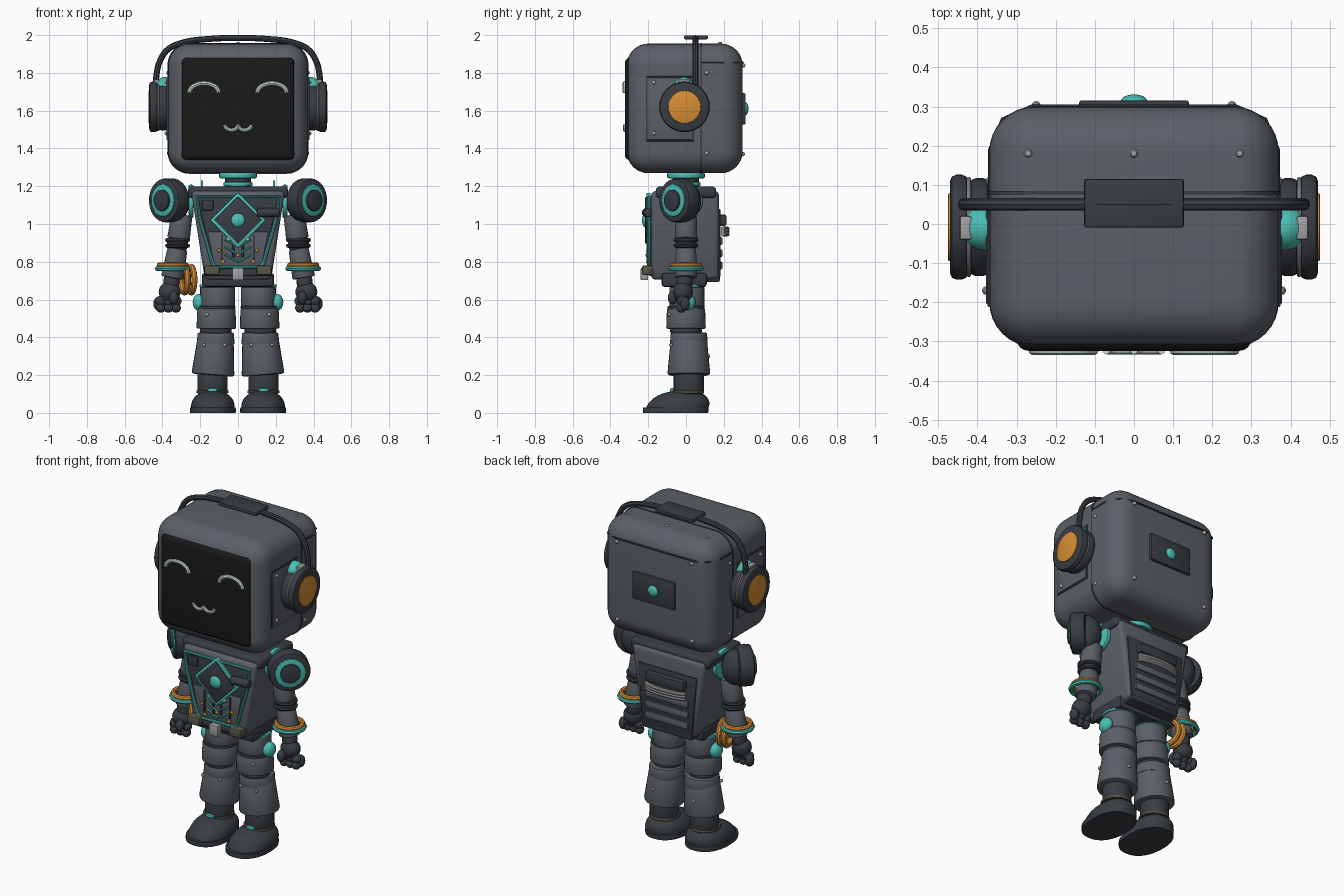
import bpy, bmesh
from math import radians, sin, cos, pi, copysign
from mathutils import Matrix, Vector

if "Cube" in bpy.data.objects:
    bpy.data.objects.remove(bpy.data.objects["Cube"], do_unlink=True)
made = []


def material(name, r, g, b):
    m = bpy.data.materials.new(name)
    m.use_nodes = True
    m.diffuse_color = (r, g, b, 1)
    for n in m.node_tree.nodes:
        if n.type == 'BSDF_PRINCIPLED':
            n.inputs["Base Color"].default_value = (r, g, b, 1)
            n.inputs["Roughness"].default_value = 0.6
    return m


GREY = material("shell_grey", .105, .117, .135)
DARK = material("dark_grey", .04, .046, .055)
BLACK = material("screen_black", .01, .01, .01)
TEAL = material("teal", .07, .52, .46)
ORANGE = material("orange", .68, .27, .035)
MINT = material("pale_mint", .58, .72, .65)
SILVER = material("silver", .36, .36, .37)
KHAKI = material("khaki", .1, .1, .065)


def link(name, mesh, mat, matrix=None):
    mesh.materials.clear()
    mesh.materials.append(mat)
    ob = bpy.data.objects.new(name, mesh)
    bpy.context.collection.objects.link(ob)
    if matrix is not None:
        ob.matrix_world = matrix
    made.append(ob)
    return ob


def finish(name, bm, mat, matrix):
    bmesh.ops.recalc_face_normals(bm, faces=bm.faces[:])
    mesh = bpy.data.meshes.new(name)
    bm.to_mesh(mesh)
    bm.free()
    return link(name, mesh, mat, matrix)


def box(name, mat, at, size, bevel=0.0, segs=2, taper=1.0, tilt=0.0, axis=None):
    """Box with rounded edges; taper scales the top width, tilt turns it about y."""
    bm = bmesh.new()
    bmesh.ops.create_cube(bm, size=1)
    edges = [e for e in bm.edges if axis is None or
             abs(e.verts[0].co[axis] - e.verts[1].co[axis]) > .5]
    for v in bm.verts:
        v.co = Vector([c * s for c, s in zip(v.co, size)])
        if v.co.z > 0:
            v.co.x *= taper
    if bevel:
        bmesh.ops.bevel(bm, geom=edges, offset=bevel, segments=segs, profile=.5,
                        affect='EDGES', clamp_overlap=True)
    return finish(name, bm, mat, Matrix.Translation(at) @ Matrix.Rotation(tilt, 4, 'Y'))


def cyl(name, mat, a, b, r1, r2=None, bevel=.008, segs=32):
    """Cylinder or cone from point a to point b with softened rims."""
    a, b = Vector(a), Vector(b)
    bm = bmesh.new()
    bmesh.ops.create_cone(bm, cap_ends=True, segments=segs, radius1=r1,
                          radius2=r1 if r2 is None else r2, depth=(b - a).length)
    rims = [e for e in bm.edges if abs(e.verts[0].co.z - e.verts[1].co.z) < 1e-5]
    if bevel:
        bmesh.ops.bevel(bm, geom=rims, offset=bevel, segments=2, profile=.5,
                        affect='EDGES', clamp_overlap=True)
    rot = (b - a).to_track_quat('Z', 'Y').to_matrix().to_4x4()
    return finish(name, bm, mat, Matrix.Translation((a + b) / 2) @ rot)


def ball(name, mat, at, size, segs=24):
    bm = bmesh.new()
    bmesh.ops.create_uvsphere(bm, u_segments=segs, v_segments=segs // 2, radius=1)
    size = size if isinstance(size, tuple) else (size,) * 3
    return finish(name, bm, mat, Matrix.Translation(at) @ Matrix.Diagonal((*size, 1)))


def tube(name, mat, pts, r, cyclic=False, smooth=False):
    """Round tube along a path."""
    cu = bpy.data.curves.new(name, 'CURVE')
    cu.dimensions = '3D'
    cu.bevel_depth, cu.bevel_resolution, cu.use_fill_caps = r, 2, True
    sp = cu.splines.new('BEZIER' if smooth else 'POLY')
    store = sp.bezier_points if smooth else sp.points
    store.add(len(pts) - 1)
    for p, co in zip(store, pts):
        if smooth:
            p.co = co
            p.handle_left_type = p.handle_right_type = 'AUTO'
        else:
            p.co = (*co, 1)
    sp.use_cyclic_u = cyclic
    tmp = bpy.data.objects.new(name + "_path", cu)
    bpy.context.collection.objects.link(tmp)
    dg = bpy.context.evaluated_depsgraph_get()
    mesh = bpy.data.meshes.new_from_object(tmp.evaluated_get(dg))
    bpy.data.objects.remove(tmp, do_unlink=True)
    return link(name, mesh, mat)


def ring(name, mat, at, axis, big, small):
    q = Vector(axis).to_track_quat('Z', 'Y')
    pts = [Vector(at) + q @ Vector((big * cos(i * pi / 20), big * sin(i * pi / 20), 0))
           for i in range(40)]
    return tube(name, mat, pts, small, cyclic=True)


def shoe(name, mat, x, size, zc, top, lean):
    """Blunt dome with a flat bottom, its crown leaning back to the heel."""
    bm = bmesh.new()
    bmesh.ops.create_uvsphere(bm, u_segments=32, v_segments=20, radius=1)
    for v in bm.verts:
        c = [copysign(abs(k) ** .88, k) for k in v.co]
        z = min(max(zc + c[2] * size[2], 0), top)
        v.co = (c[0] * size[0], c[1] * size[1] + lean * z, z)
    return finish(name, bm, mat, Matrix.Translation((x, -.055, 0)))


# Head shell, seams and screen
box("head", GREY, (0, -.007, 1.612), (.74, .614, .686), .115, 8)
box("head_seam", DARK, (0, .08, 1.612), (.746, .009, .692), .115, 8, axis=1)
half = [(.367, .08), (.367, .19), (.335, .267), (.26, .3)]
tube("rear_seam", DARK, [(x, y, 1.855) for x, y in half] +
     [(-x, y, 1.855) for x, y in reversed(half)], .006)
box("screen", BLACK, (0, -.292, 1.61), (.6, .064, .545), .03, 4)
box("back_plate", DARK, (0, .303, 1.61), (.28, .026, .165), .006)
ball("back_light", TEAL, (0, .315, 1.61), (.033, .016, .033))

# Face: smiling eyes and a curly mouth
for s in (-1, 1):
    arc = [i * pi / 12 for i in range(13)]
    tube("eye", MINT, [(s * .18 + .078 * cos(a), -.323, 1.695 + .05 * sin(a)) for a in arc], .012)
    tube("mouth_curl", MINT, [(s * .035 + .035 * cos(a), -.323, 1.525 - .028 * sin(a))
                              for a in arc], .01)

# Headphones
band = [(.435, 1.72), (.43, 1.8), (.41, 1.87), (.37, 1.925), (.3, 1.958), (.15, 1.98)]
tube("headband", DARK, [(x, .05, z) for x, z in band] + [(0, .05, 1.984)] +
     [(-x, .05, z) for x, z in reversed(band)], .016, smooth=True)
box("headband_pad", DARK, (0, .053, 1.988), (.255, .125, .022), .006)
for s in (-1, 1):
    box("side_plate_rim", DARK, (s * .368, -.085, 1.61), (.012, .255, .345), .004)
    box("side_plate", GREY, (s * .369, -.085, 1.61), (.018, .24, .33), .004)
    ball("ear_joint", TEAL, (s * .385, -.01, 1.72), .058)
    cyl("ear_cushion", DARK, (s * .37, -.008, 1.62), (s * .42, -.008, 1.62), .125, bevel=.015)
    ring("ear_trim", SILVER, (s * .422, -.008, 1.62), (1, 0, 0), .122, .006)
    cyl("ear_cup", DARK, (s * .424, -.008, 1.62), (s * .47, -.008, 1.62), .134, bevel=.016)
    cyl("ear_disc", ORANGE, (s * .46, -.008, 1.62), (s * .475, -.008, 1.62), .087, bevel=.004)
    box("ear_bracket", SILVER, (s * .43, -.01, 1.755), (.03, .06, .02), .005)

# Head screws
spots = [(.27, .18, 1.948), (.25, .303, 1.84), (.25, .3, 1.37), (.368, .11, 1.8),
         (.366, .11, 1.375), (.377, -.17, 1.75), (.377, -.17, 1.48)]
for x, y, z in spots + [(-x, y, z) for x, y, z in spots] + [(0, .18, 1.953)]:
    ball("head_screw", SILVER, (x, y, z), .012, 10)

# Neck
cyl("neck_core", DARK, (0, 0, 1.17), (0, 0, 1.29), .068)
cyl("neck_top_ring", TEAL, (0, 0, 1.242), (0, 0, 1.272), .1)
cyl("neck_low_ring", TEAL, (0, 0, 1.2), (0, 0, 1.222), .078)

# Torso
box("torso", GREY, (0, -.005, .94), (.35, .36, .47), .025, 3, taper=1.42)
box("collar", DARK, (0, 0, 1.168), (.53, .32, .062), .02, 3)
box("chest_plate", DARK, (0, -.185, .96), (.26, .02, .37), .006, taper=1.65)
box("chest_panel", GREY, (0, -.189, .87), (.25, .018, .18), .004, taper=1.27)
frame = [(.218, 1.145), (.2, 1.02), (.135, .79), (.115, .772)]
tube("chest_trim", TEAL, [(x, -.198, z) for x, z in frame] +
     [(-x, -.198, z) for x, z in reversed(frame)], .009, cyclic=True)
box("diamond_frame", TEAL, (0, -.198, 1.02), (.208, .022, .208), .004, tilt=pi / 4)
box("diamond", DARK, (0, -.204, 1.02), (.178, .024, .178), .004, tilt=pi / 4)
ball("chest_light", TEAL, (0, -.215, 1.02), (.037, .018, .037))
cyl("chest_lamp", DARK, (.1, -.21, 1.06), (.22, -.2, 1.06), .024)
box("chest_socket", DARK, (-.16, -.196, 1.1), (.06, .02, .055), .006)
for i in range(3):
    z = .8 + i * .04
    tube("chevron", TEAL, [(-.07, -.202, z + .04), (0, -.202, z), (.07, -.202, z + .04)], .006)
for s in (-1, 1):
    for x, z, m in ((.05, .92, MINT), (.08, .8, ORANGE), (.1, .86, ORANGE)):
        ball("chest_stud", m, (s * x, -.202, z), .01, 10)
    for x in (.025, .085):
        box("chest_bar", DARK, (s * x, -.199, .88), (.012, .012, .13), .003)
ball("chest_stud", ORANGE, (0, -.204, .835), .011, 10)

# Back: recessed handle, vents and a bottom lip
box("back_panel", DARK, (0, .174, .9), (.33, .016, .36), .005, taper=1.2)
box("handle_mount", DARK, (0, .19, 1.02), (.26, .05, .06), .012)
bow = [radians(20 + 14 * i) for i in range(11)]
for k in range(3):
    tube("handle", SILVER, [(-.14 * cos(a), .18 + .04 * sin(a), .975 - k * .015)
                            for a in bow], .011)
for i in range(3):
    box("back_vent", GREY, (0, .183, .78 + i * .065), (.29, .02, .042), .008)
box("back_lip", DARK, (0, .09, .72), (.33, .18, .055), .012)

# Pelvis, belt and pouches
box("pelvis", DARK, (0, -.01, .705), (.38, .24, .075), .015)
box("belt", DARK, (0, -.1, .745), (.36, .2, .04), .01)
box("belt_buckle", SILVER, (0, -.22, .735), (.06, .04, .065), .006)
for s in (-1, 1):
    box("pouch", KHAKI, (s * .138, -.205, .755), (.08, .055, .05), .008)
for dy in (-.018, .018):
    ring("hip_hoop", ORANGE, (-.265 + dy, 0, .705), (1, .25, 0), .068, .016)

for s in (-1, 1):
    # Shoulder with a disc facing outward and forward
    cyl("shoulder_axle", TEAL, (s * .235, 0, 1.12), (s * .262, 0, 1.12), .088)
    ball("shoulder", DARK, (s * .335, .0, 1.12), (.08, .08, .105))
    cyl("shoulder_disc", DARK, (s * .335, -.005, 1.125), (s * .395, -.065, 1.125), .116, bevel=.014)
    cyl("shoulder_trim", TEAL, (s * .39, -.06, 1.125), (s * .4, -.07, 1.125), .085, bevel=.003)
    cyl("shoulder_cap", DARK, (s * .395, -.065, 1.125), (s * .409, -.079, 1.125), .056, bevel=.004)
    box("shoulder_tab", TEAL, (s * .19, -.03, 1.2), (.012, .03, .06), .003)
    # Arm
    cyl("upper_arm", GREY, (s * .297, 0, 1.05), (s * .315, 0, .92), .056, .06)
    ball("elbow", DARK, (s * .32, 0, .895), .056)
    for z in (.915, .885):
        ring("elbow_ring", DARK, (s * .32, 0, z), (0, 0, 1), .055, .011)
    cyl("forearm", GREY, (s * .32, 0, .87), (s * .348, 0, .715), .053, .06)
    ring("orange_bangle", ORANGE, (s * .345, 0, .782), (0, 0, 1), .072, .014)
    ring("teal_bangle", TEAL, (s * .345, 0, .764), (0, 0, 1), .082, .013)
    cyl("wrist", DARK, (s * .35, -.005, .72), (s * .355, -.01, .66), .042)
    # Hand
    ball("palm", DARK, (s * .362, -.015, .64), (.058, .052, .055))
    for x in (.328, .368, .408):
        ball("finger", DARK, (s * x, -.02, .592), .029, 16)
        ball("fingertip", DARK, (s * x, -.025, .556), .026, 16)
    ball("thumb", DARK, (s * .34, -.07, .61), (.025, .026, .036), 16)
    ball("little_finger", DARK, (s * .425, -.005, .578), (.023, .026, .036), 16)
    # Leg
    cyl("hip_ring", TEAL, (s * .108, .005, .665), (s * .108, .005, .68), .096, bevel=.004)
    cyl("thigh", GREY, (s * .108, .005, .55), (s * .108, .005, .668), .092)
    ball("hip_light", TEAL, (s * .205, .005, .585), (.035, .045, .045))
    cyl("thigh_seam", DARK, (s * .112, .0, .55), (s * .112, .0, .565), .098, bevel=.003)
    cyl("thigh_guard", GREY, (s * .115, .0, .445), (s * .114, .0, .553), .105, .101)
    ball("knee", DARK, (s * .118, 0, .435), (.085, .085, .045))
    cyl("knee_band", GREY, (s * .118, .015, .36), (s * .118, .015, .425), .1, .096)
    cyl("shin", GREY, (s * .133, .015, .2), (s * .118, .015, .4), .114, .095, bevel=.012)
    cyl("ankle", DARK, (s * .135, .015, .1), (s * .135, .015, .21), .08)
    cyl("ankle_cuff", KHAKI, (s * .135, .01, .105), (s * .135, .01, .118), .086, bevel=.003)
    box("ankle_light", TEAL, (s * .135, -.074, .122), (.05, .02, .018), .005)
    for x, y, z in ((.18, -.08, .36), (.07, -.073, .36), (.165, -.09, .52), (.135, .118, .3)):
        ball("leg_screw", SILVER, (s * x, y, z), .01, 10)
    # Foot
    shoe("shoe", DARK, s * .133, (.116, .165, .095), .024, .125, .35)
    shoe("shoe_sole", DARK, s * .133, (.122, .174, .2), .014, .028, 0)

# Smooth shading with crisp edges
bpy.ops.object.select_all(action='DESELECT')
for ob in made:
    ob.select_set(True)
bpy.context.view_layer.objects.active = made[0]
bpy.ops.object.shade_smooth_by_angle(angle=radians(35))
